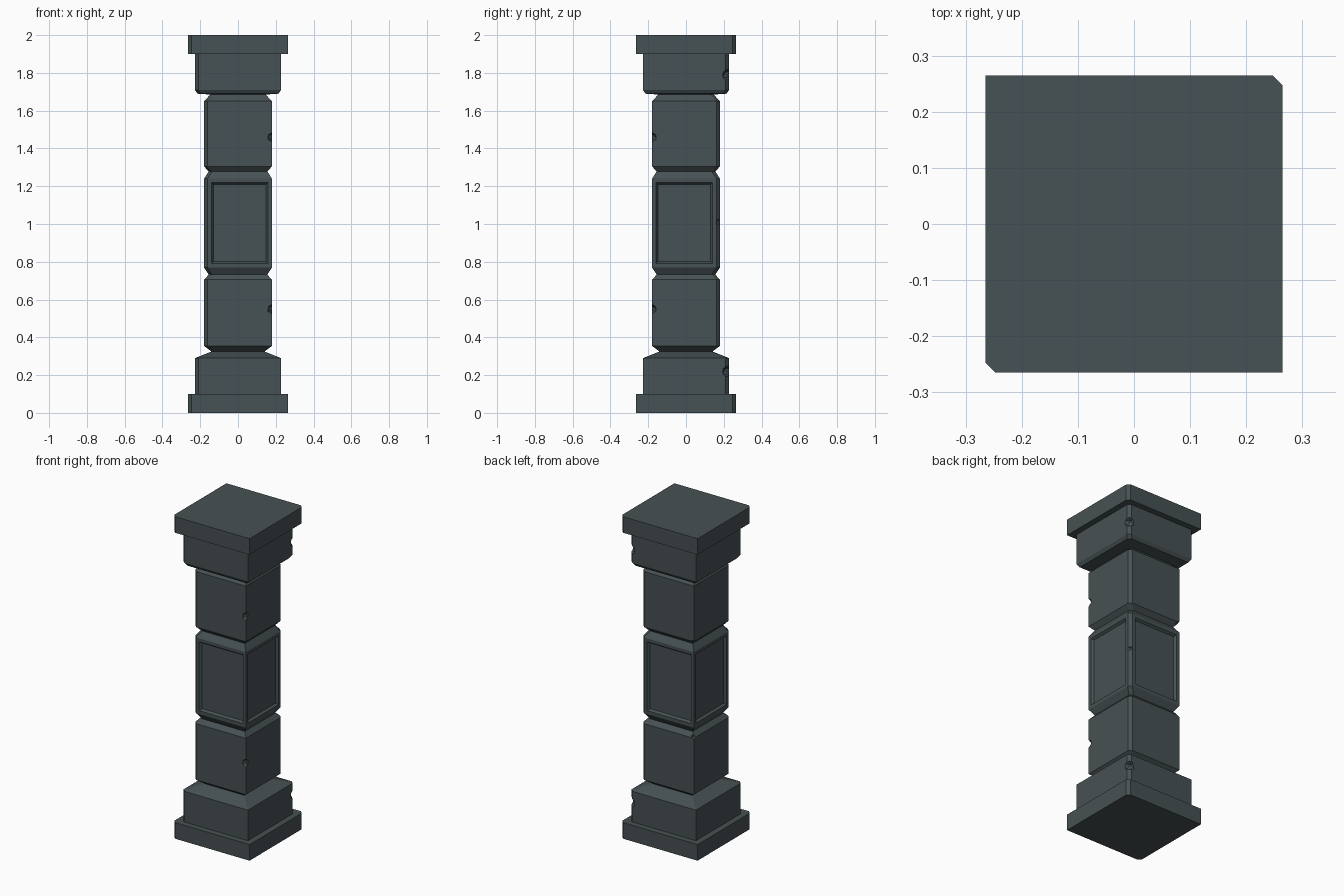
import bpy, bmesh
from mathutils import Vector, Matrix

cube = bpy.data.objects.get("Cube")
if cube:
    bpy.data.objects.remove(cube, do_unlink=True)

stone = bpy.data.materials.new("dark_slate_stone")
stone.use_nodes = True
COLOUR = (0.062, 0.082, 0.087, 1)
stone.diffuse_color = COLOUR
stone.node_tree.nodes["Principled BSDF"].inputs["Base Color"].default_value = COLOUR


def make_object(name, bm):
    bmesh.ops.recalc_face_normals(bm, faces=bm.faces)
    mesh = bpy.data.meshes.new(name)
    bm.to_mesh(mesh)
    bm.free()
    mesh.materials.append(stone)
    obj = bpy.data.objects.new(name, mesh)
    bpy.context.collection.objects.link(obj)
    return obj


def block(name, profile, worn, panels=False):
    """Square block from (half width, z) rings, with two opposite worn corners."""
    bm = bmesh.new()
    rings = []
    for w, z in profile:
        c = w - worn
        outline = [(w, -w), (w, c), (c, w), (-w, w), (-w, -c), (-c, -w)]
        rings.append([bm.verts.new((x, y, z)) for x, y in outline])
    for low, high in zip(rings, rings[1:]):
        for i in range(len(low)):
            j = (i + 1) % len(low)
            bm.faces.new((low[i], low[j], high[j], high[i]))
    bm.faces.new(rings[0][::-1])
    bm.faces.new(rings[-1])
    bmesh.ops.recalc_face_normals(bm, faces=bm.faces)
    if panels:
        # Sunken panel with a bevelled frame on each of the four tall faces
        tall = [f for f in bm.faces
                if max(abs(f.normal.x), abs(f.normal.y)) > 0.99 and f.calc_area() > 0.1]
        bmesh.ops.inset_individual(bm, faces=tall, thickness=0.03)
        bmesh.ops.inset_individual(bm, faces=tall, thickness=0.014, depth=-0.014)
    return make_object(name, bm)


def chip(obj, sx, sy, w, z, depth, height):
    """Cut a pointed nick out of the vertical edge at (sx * w, sy * w)."""
    bm = bmesh.new()
    bmesh.ops.create_icosphere(bm, subdivisions=1, radius=1)
    size = Matrix.Diagonal((depth, depth, height, 1))
    place = Matrix.Translation(Vector((sx * w, sy * w, z)))
    bmesh.ops.transform(bm, matrix=place @ size, verts=bm.verts)
    cutter = make_object("chip_cutter", bm)
    cutter.hide_render = True
    mod = obj.modifiers.new("chip", "BOOLEAN")
    mod.operation = "DIFFERENCE"
    mod.solver = "EXACT"
    mod.object = cutter
    bpy.context.view_layer.objects.active = obj
    bpy.ops.object.modifier_apply(modifier=mod.name)
    bpy.data.objects.remove(cutter, do_unlink=True)


# Base and capital
SLAB, PLINTH, SHAFT, NECK, JOINT = 0.265, 0.228, 0.18, 0.14, 0.155
block("base_slab", [(SLAB, 0), (SLAB, 0.1)], 0.018)
base = block("base_plinth", [(PLINTH, 0.1), (PLINTH, 0.29), (NECK, 0.325)], 0.018)
capital = block("capital_block", [(NECK, 1.685), (0.215, 1.69), (PLINTH, 1.71), (PLINTH, 1.9)], 0.018)
block("capital_slab", [(SLAB, 1.9), (SLAB, 2)], 0.018)

# Shaft of three stones
lower = block("lower_shaft_stone", [(NECK, 0.325), (SHAFT, 0.355), (SHAFT, 0.705), (JOINT, 0.732)], 0.018)
middle = block("middle_shaft_stone", [(JOINT, 0.732), (SHAFT, 0.77), (SHAFT, 1.24), (JOINT, 1.278)], 0.018, True)
upper = block("upper_shaft_stone", [(JOINT, 1.278), (SHAFT, 1.305), (SHAFT, 1.65), (0.145, 1.687)], 0.018)

# Nicks in the front right edge, the back right edge and the back left edge
for stone_part, z in ((lower, 0.55), (upper, 1.46)):
    chip(stone_part, 1, -1, SHAFT, z, 0.026, 0.026)
for stone_part, z in ((base, 0.22), (capital, 1.79)):
    chip(stone_part, 1, 1, PLINTH, z, 0.04, 0.035)
chip(middle, 1, 1, SHAFT, 1.01, 0.024, 0.022)
for stone_part, z in ((lower, 0.715), (upper, 1.295)):
    chip(stone_part, -1, 1, SHAFT, z, 0.025, 0.02)
